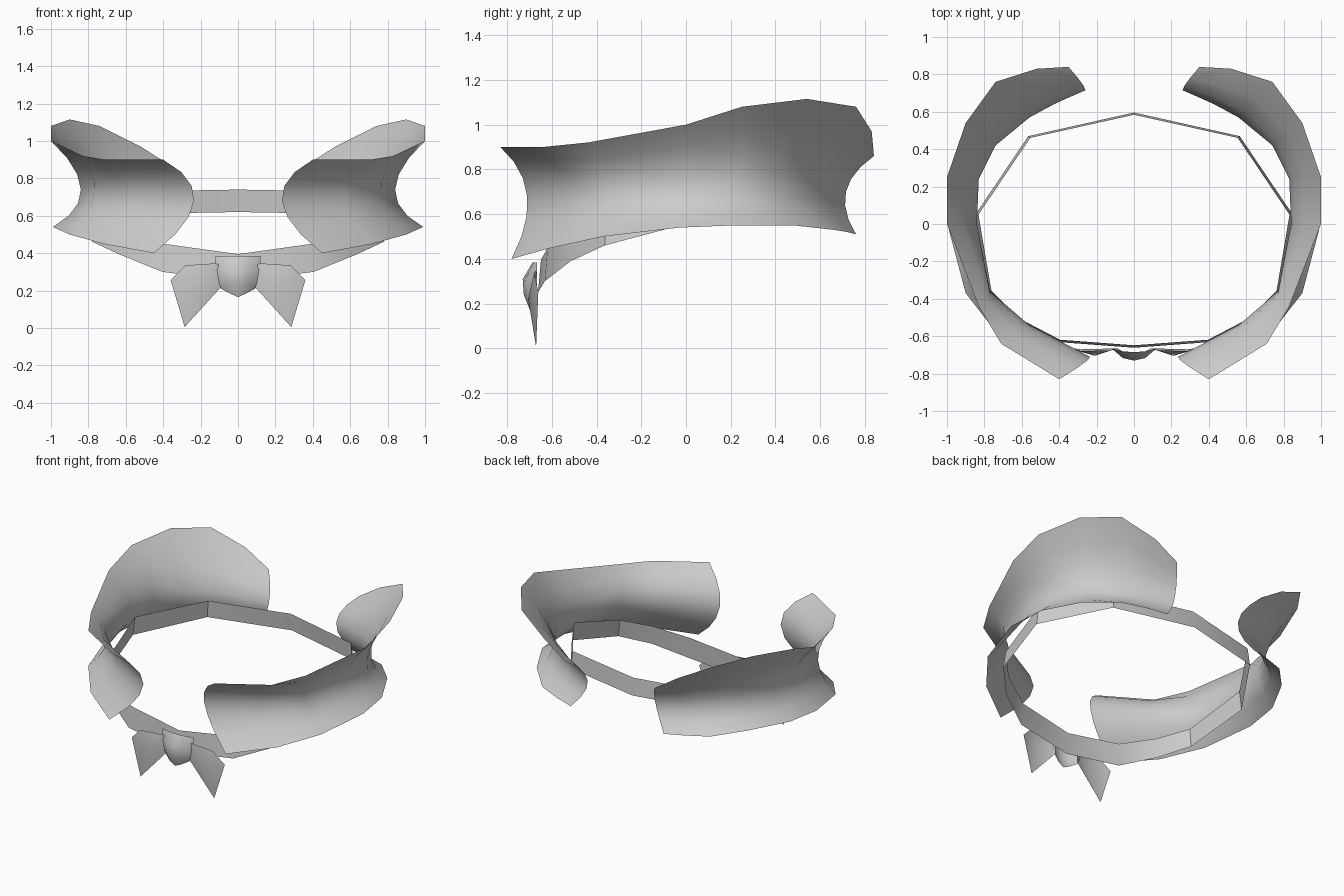
import bpy
from mathutils import Vector

if "Cube" in bpy.data.objects:
    bpy.data.objects.remove(bpy.data.objects["Cube"], do_unlink=True)

grey = bpy.data.materials.new("plain_grey")
grey.use_nodes = True
grey.diffuse_color = (0.6, 0.6, 0.6, 1)
grey.node_tree.nodes["Principled BSDF"].inputs["Base Color"].default_value = (0.6, 0.6, 0.6, 1)


def make_part(name, verts, faces, angle=0.9):
    """Mesh one half of a part and mirror it across x."""
    mesh = bpy.data.meshes.new(name)
    mesh.from_pydata(verts, [], faces)
    mesh.materials.append(grey)
    part = bpy.data.objects.new(name, mesh)
    bpy.context.collection.objects.link(part)
    mirror = part.modifiers.new("mirror", 'MIRROR')
    mirror.use_clip = True
    bpy.ops.object.select_all(action='DESELECT')
    part.select_set(True)
    bpy.context.view_layer.objects.active = part
    bpy.ops.object.modifier_apply(modifier=mirror.name)
    bpy.ops.object.shade_smooth_by_angle(angle=angle)
    return part


def loft(name, rows, angle=0.9):
    """Skin a sheet through rows of equal length."""
    n = len(rows[0])
    verts = [p for row in rows for p in row]
    faces = [(i * n + j, (i + 1) * n + j, (i + 1) * n + j + 1, i * n + j + 1)
             for i in range(len(rows) - 1) for j in range(n - 1)]
    return make_part(name, verts, faces, angle)


def flare(top, waist, bottom, steps=6):
    """Curved cross-section passing through top edge, waist and bottom edge."""
    top, waist, bottom = Vector(top), Vector(waist), Vector(bottom)
    section = []
    for k in range(steps + 1):
        t = k / steps
        section.append(top * (1 - t) * (1 - 2 * t) + waist * 4 * t * (1 - t)
                       + bottom * t * (2 * t - 1))
    return section


# Collar wings: concave outward sheet, stations from front end to back end
collar_stations = [
    ((.40, -.83, .90), (.235, -.71, .68), (.45, -.78, .40)),
    ((.71, -.64, .90), (.56, -.54, .70), (.72, -.60, .45)),
    ((.83, -.44, .92), (.77, -.36, .71), (.90, -.37, .50)),
    ((1.0, 0, 1.0), (.84, 0, .74), (.99, -.03, .54)),
    ((1.0, .25, 1.08), (.83, .24, .77), (.96, .22, .55)),
    ((.90, .54, 1.115), (.74, .42, .77), (.82, .48, .55)),
    ((.74, .76, 1.08), (.56, .57, .75), (.65, .66, .53)),
    ((.52, .83, .97), (.42, .645, .72), (.50, .72, .52)),
    ((.35, .84, .86), (.26, .715, .70), (.36, .76, .51)),
]
loft("collar_wings", [flare(*s) for s in collar_stations])

# Neck band: thin strip from front centre round to back centre (x, y, bottom, top)
band_path = [
    (0, -.655, .25, .395), (.40, -.625, .30, .45), (.62, -.51, .39, .52),
    (.77, -.36, .46, .58), (.84, .05, .57, .70), (.56, .465, .61, .73),
    (0, .59, .62, .74),
]
loft("neck_band", [[(x * 1.01, y * 1.01, low), (x * .99, y * .99, high)]
                   for x, y, low, high in band_path], angle=0.5)

# Bow knot: bulging half barrel, columns from centre to side
knot_rows = []
for x_top, x_low, bulge, low in ((0, 0, 1, .165), (.06, .045, .8, .185), (.12, .09, 0, .21)):
    knot_rows.append([(x_top, -.665 - .02 * bulge, .385),
                      (x_top, -.665 - .065 * bulge, .31),
                      ((x_top + x_low) / 2, -.665 - .06 * bulge, .24),
                      (x_low, -.665 - .03 * bulge, low)])
loft("bow_knot", knot_rows)

# Bow wings: pleated fan around a raised middle
wing_outline = [(.09, -.665, .34), (.13, -.675, .345), (.28, -.68, .335),
                (.36, -.66, .255), (.285, -.67, .005), (.09, -.665, .22)]
ridge = (.21, -.705, .22)
count = len(wing_outline)
make_part("bow_wings", wing_outline + [ridge],
          [(i, (i + 1) % count, count) for i in range(count)])
